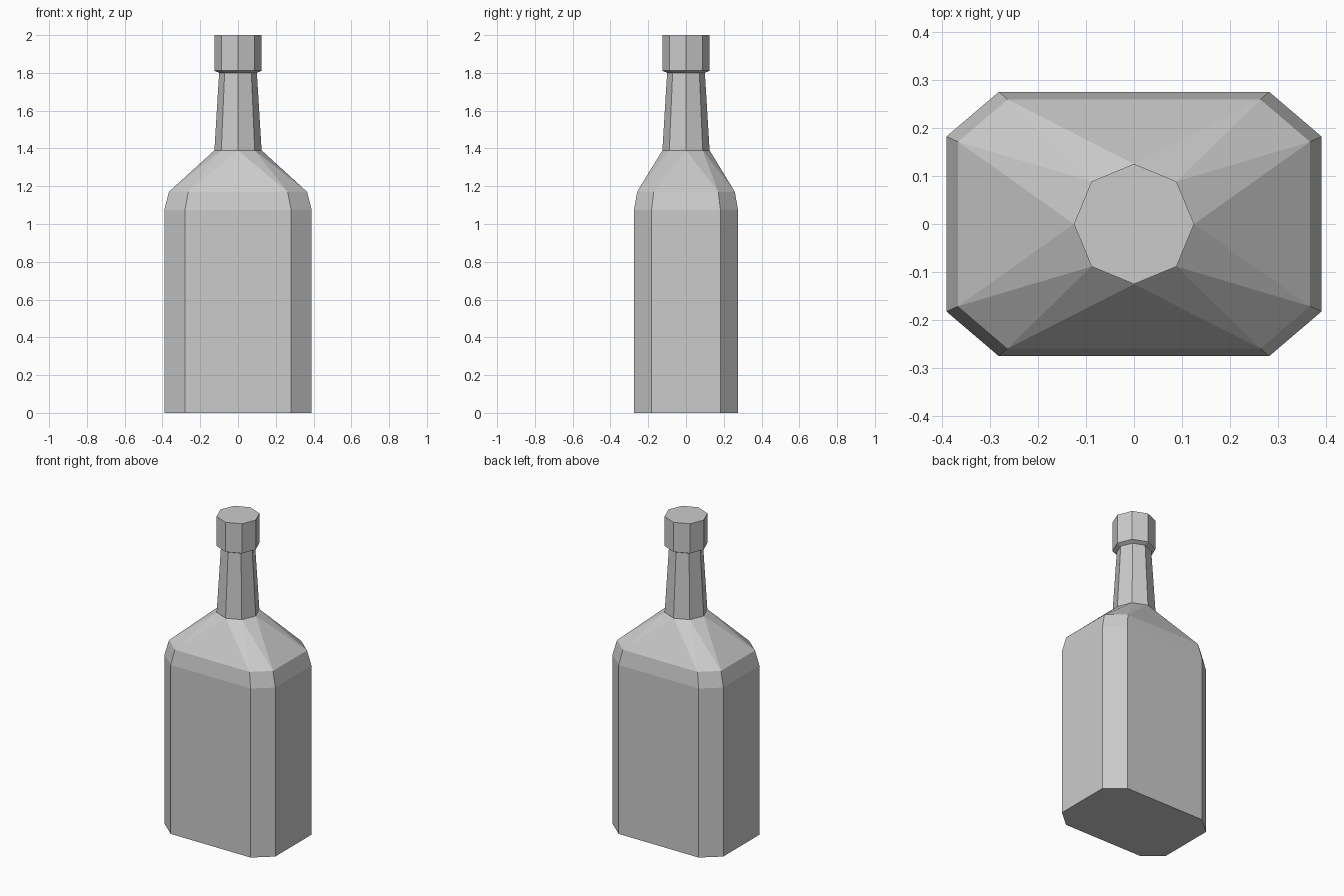
import bpy, bmesh
from math import cos, sin, pi

if "Cube" in bpy.data.objects:
    bpy.data.objects.remove(bpy.data.objects["Cube"])

SIDES = 8


def body_ring(bm, x, y, cx, cy, z):
    """Chamfered rectangle: half sizes x, y; cx, cy are where the corner cuts begin."""
    quarter = [(x, -cy), (x, cy), (cx, y), (-cx, y)]
    pts = quarter + [(-px, -py) for px, py in quarter]
    return [bm.verts.new((px, py, z)) for px, py in pts]


def round_ring(bm, r, z):
    return [bm.verts.new((r * cos(2 * pi * i / SIDES), r * sin(2 * pi * i / SIDES), z))
            for i in range(SIDES)]


def bridge(bm, low, high, staggered=False):
    for i in range(SIDES):
        j = (i + 1) % SIDES
        if staggered:
            bm.faces.new((low[i], low[j], high[i]))
            bm.faces.new((low[j], high[j], high[i]))
        else:
            bm.faces.new((low[i], low[j], high[j], high[i]))


def finish(bm, name):
    mesh = bpy.data.meshes.new(name)
    bm.to_mesh(mesh)
    bm.free()
    obj = bpy.data.objects.new(name, mesh)
    bpy.context.collection.objects.link(obj)


# Bottle: straight body, bevelled shoulder, faceted slope and tapered neck
bm = bmesh.new()
base = body_ring(bm, 0.39, 0.275, 0.281, 0.182, 0)
waist = body_ring(bm, 0.39, 0.275, 0.281, 0.182, 1.075)
shoulder = body_ring(bm, 0.366, 0.259, 0.263, 0.171, 1.17)
neck_base = round_ring(bm, 0.125, 1.39)
neck_top = round_ring(bm, 0.1, 1.80)
bm.faces.new(base[::-1])
bridge(bm, base, waist)
bridge(bm, waist, shoulder)
bridge(bm, shoulder, neck_base, staggered=True)
bridge(bm, neck_base, neck_top)
finish(bm, "bottle_glass")

# Cap: sloping underside meeting the neck, straight sides, flat top
bm = bmesh.new()
seat = round_ring(bm, 0.1, 1.80)
rim = round_ring(bm, 0.125, 1.812)
top = round_ring(bm, 0.125, 2.0)
bridge(bm, seat, rim)
bridge(bm, rim, top)
bm.faces.new(top)
finish(bm, "bottle_cap")
